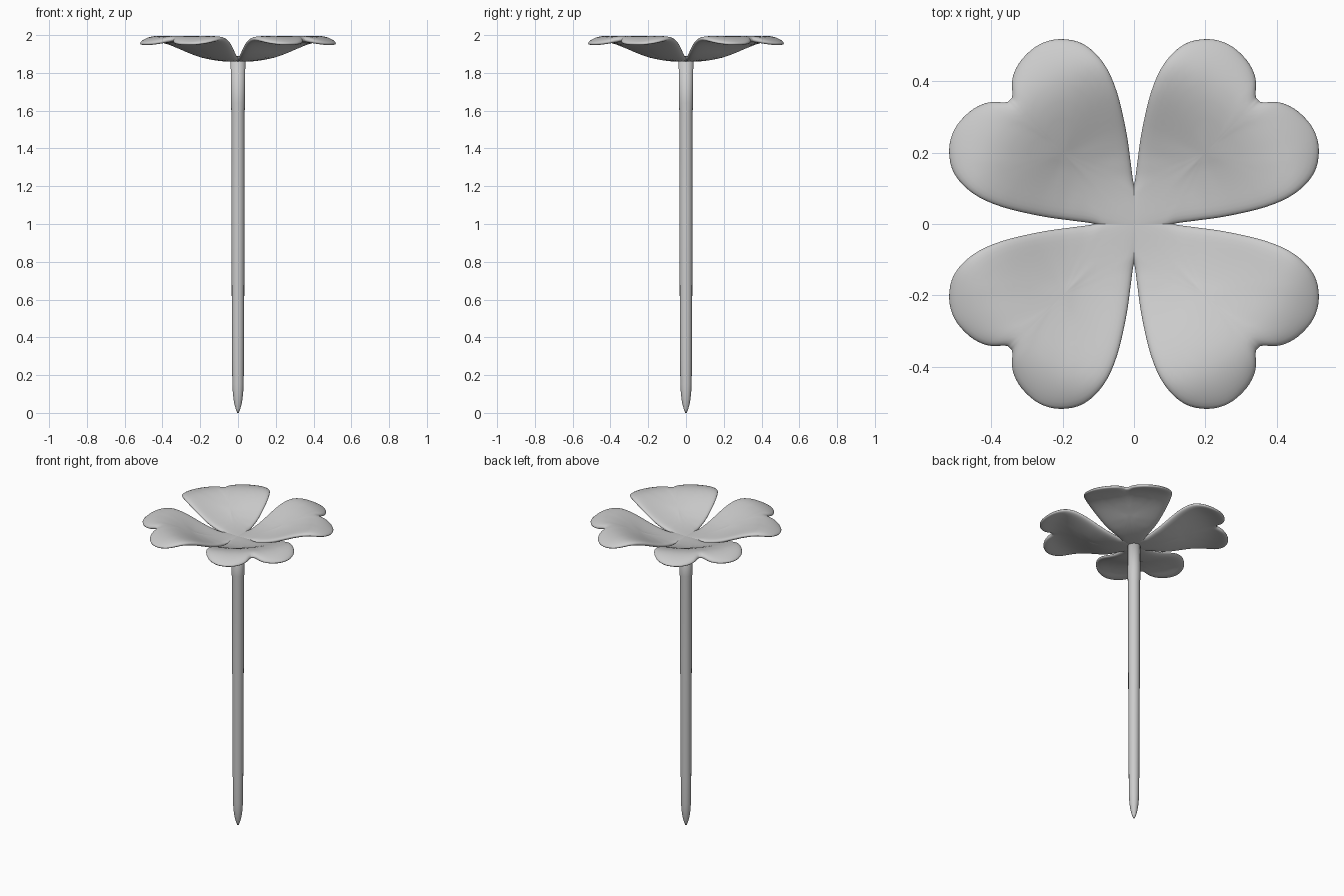
import bpy, bmesh, math
from mathutils import Vector

if "Cube" in bpy.data.objects:
    bpy.data.objects.remove(bpy.data.objects["Cube"])


def spline(pts, n):
    # closed Catmull-Rom curve through the points
    out = []
    k = len(pts)
    for i in range(k):
        a, b, c, d = (Vector(pts[(i + j) % k]) for j in (-1, 0, 1, 2))
        for j in range(n):
            t = j / n
            out.append(0.5 * (2 * b + (c - a) * t + (2 * a - 5 * b + 4 * c - d) * t * t
                              + (3 * b - a - 3 * c + d) * t ** 3))
    return out


def lerp_table(table, x):
    for (x0, y0), (x1, y1) in zip(table, table[1:]):
        if x <= x1:
            t = max(0, (x - x0) / (x1 - x0))
            return y0 + (y1 - y0) * t
    return table[-1][1]


def finish(name, bm):
    bmesh.ops.recalc_face_normals(bm, faces=bm.faces)
    me = bpy.data.meshes.new(name)
    bm.to_mesh(me)
    bm.free()
    for p in me.polygons:
        p.use_smooth = True
    ob = bpy.data.objects.new(name, me)
    bpy.context.collection.objects.link(ob)
    return ob


# half of the heart outline, mirrored across the diagonal
HALF = [(-0.02, 0.06), (0.0, 0.11), (0.009, 0.17), (0.022, 0.26), (0.048, 0.37), (0.085, 0.45),
        (0.14, 0.503), (0.205, 0.518), (0.265, 0.503), (0.315, 0.46), (0.34, 0.41),
        (0.341, 0.36)]
OUTLINE = [(-0.03, -0.03)] + HALF + [(0.348, 0.332 + 0.016)] + [(y, x) for x, y in reversed(HALF)]

# mid-surface height against distance from the centre
HEIGHT = [(0, 1.873), (0.08, 1.876), (0.14, 1.883), (0.2, 1.896), (0.26, 1.917), (0.32, 1.943),
          (0.37, 1.963), (0.42, 1.977), (0.46, 1.981), (0.5, 1.974), (0.56, 1.955)]
CENTRE = Vector((0.2, 0.2))
RINGS = [0.15, 0.3, 0.45, 0.6, 0.72, 0.82, 0.89, 0.94, 0.975, 0.993]


def leaf(name, sx, sy):
    bm = bmesh.new()
    edge = spline(OUTLINE, 4)
    n = len(edge)

    def vert(p, dz):
        z = lerp_table(HEIGHT, p.length)
        return bm.verts.new((p.x * sx, p.y * sy, z + dz))

    rim = [vert(p, 0) for p in edge]
    for side in (1, -1):
        rings = []
        for s in RINGS:
            t = 0.016 * math.sqrt(1 - s ** 12)
            rings.append([vert(CENTRE.lerp(p, s), side * t) for p in edge])
        rings.append(rim)
        mid = vert(CENTRE, side * 0.016)
        for i in range(n):
            j = (i + 1) % n
            bm.faces.new((mid, rings[0][i], rings[0][j]))
            for a, b in zip(rings, rings[1:]):
                bm.faces.new((a[i], b[i], b[j], a[j]))
    ob = finish(name, bm)
    sm = ob.modifiers.new("soften", 'SMOOTH')
    sm.iterations = 2
    sm.use_x = sm.use_y = False


# four leaves
for name, sx, sy in (("leaf_back_right", 1, 1), ("leaf_back_left", -1, 1),
                     ("leaf_front_left", -1, -1), ("leaf_front_right", 1, -1)):
    leaf(name, sx, sy)

# stem, tapering to a blunt point
PROFILE = [(0.004, 0.0), (0.012, 0.02), (0.021, 0.055), (0.027, 0.1), (0.030, 0.15), (0.0315, 0.3),
           (0.0335, 0.7), (0.035, 1.1), (0.0355, 1.6), (0.038, 1.64), (0.0385, 1.875)]
SIDES = 16
bm = bmesh.new()
loops = [[bm.verts.new((r * math.cos(2 * math.pi * i / SIDES), r * math.sin(2 * math.pi * i / SIDES), z))
          for i in range(SIDES)] for r, z in PROFILE]
for a, b in zip(loops, loops[1:]):
    for i in range(SIDES):
        j = (i + 1) % SIDES
        bm.faces.new((a[i], a[j], b[j], b[i]))
bm.faces.new(loops[0])
bm.faces.new(loops[-1])
finish("stem", bm)
